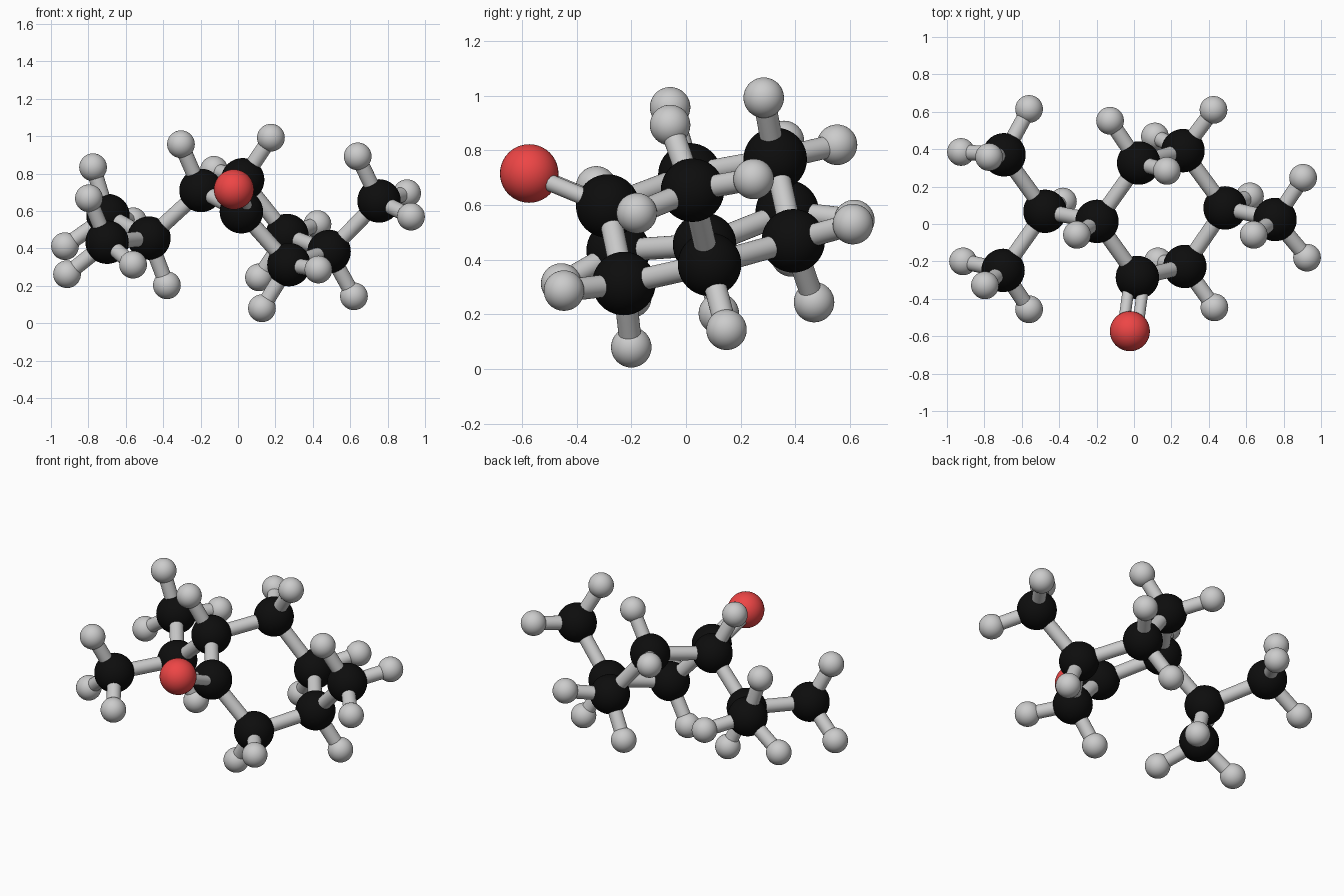
import bpy
from mathutils import Vector

if "Cube" in bpy.data.objects:
    bpy.data.objects.remove(bpy.data.objects["Cube"])

CARBON_R, HYDROGEN_R, OXYGEN_R, BOND_R = 0.116, 0.074, 0.107, 0.041


def colour(name, rgb):
    m = bpy.data.materials.new(name)
    m.diffuse_color = (*rgb, 1)
    m.use_nodes = True
    m.node_tree.nodes["Principled BSDF"].inputs["Base Color"].default_value = m.diffuse_color
    return m


black = colour("black", (0.004, 0.004, 0.004))
red = colour("red", (0.85, 0.06, 0.06))


def ball(name, pos, r, mat=None):
    bpy.ops.mesh.primitive_uv_sphere_add(segments=40, ring_count=20, radius=r, location=pos)
    o = bpy.context.object
    o.name = name
    if mat:
        o.data.materials.append(mat)
    bpy.ops.object.shade_smooth()


def bond(name, a, b, r=BOND_R, shift=Vector()):
    a, b = Vector(a) + shift, Vector(b) + shift
    bpy.ops.mesh.primitive_cylinder_add(vertices=28, radius=r, depth=(b - a).length,
                                        location=(a + b) / 2)
    o = bpy.context.object
    o.name = name
    o.rotation_mode = 'QUATERNION'
    o.rotation_quaternion = (b - a).to_track_quat('Z', 'Y')
    bpy.ops.object.shade_smooth_by_angle()


# Carbon position followed by the hydrogens attached to it
carbons = {
    "branch": [(-.476, .068, .455), (-.38, .12, .203)],
    "branch_tip_back": [(-.695, .37, .575), (-.561, .615, .545), (-.925, .385, .412), (-.775, .358, .834)],
    "branch_tip_front": [(-.70, -.248, .433), (-.914, -.2, .262), (-.797, -.328, .668), (-.561, -.456, .313)],
    "ring_left": [(-.198, .014, .71), (-.305, -.058, .957)],
    "ring_back_left": [(.025, .326, .767), (-.128, .552, .82), (.176, .284, .992)],
    "ring_back_right": [(.262, .392, .469), (.425, .61, .53), (.112, .468, .245)],
    "ring_right": [(.487, .086, .383), (.62, .148, .144)],
    "ring_front_right": [(.272, -.227, .313), (.128, -.2, .08), (.43, -.446, .287)],
    "ring_front_left": [(.018, -.286, .596)],
    "side_tip": [(.754, .024, .654), (.64, -.058, .892), (.904, .247, .695), (.925, -.18, .57)],
}

# Carbon and hydrogen balls with their bonds
for name, (c, *hs) in carbons.items():
    ball("carbon_" + name, c, CARBON_R, black)
    for i, h in enumerate(hs):
        ball(f"hydrogen_{name}_{i}", h, HYDROGEN_R)
        bond(f"hydrogen_bond_{name}_{i}", c, h)

# Six-sided ring, then the side branches
ring = ["ring_left", "ring_back_left", "ring_back_right", "ring_right",
        "ring_front_right", "ring_front_left"]
pairs = list(zip(ring, ring[1:] + ring[:1]))
pairs += [("branch", "ring_left"), ("branch", "branch_tip_back"),
          ("branch", "branch_tip_front"), ("ring_right", "side_tip")]
for a, b in pairs:
    bond(f"carbon_bond_{a}_{b}", carbons[a][0], carbons[b][0])

# Oxygen on a double bond
oxygen = Vector((-.022, -.573, .715))
ball("oxygen", oxygen, OXYGEN_R, red)
base = Vector(carbons["ring_front_left"][0])
side = (oxygen - base).cross(Vector((0, 0, 1))).normalized() * 0.038
for i, s in enumerate((-1, 1)):
    bond(f"double_bond_{i}", base, oxygen, 0.031, side * s)
